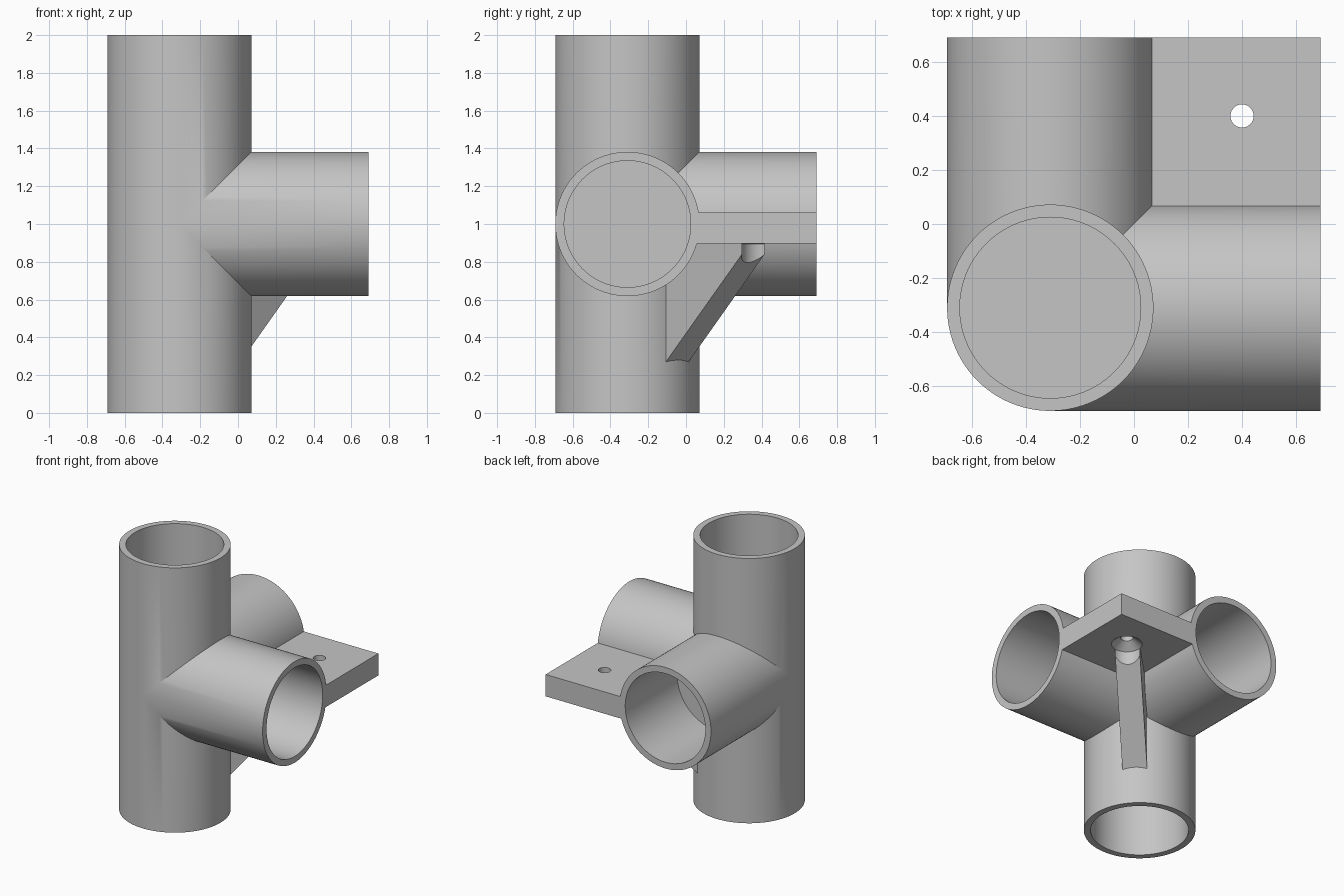
import bpy, bmesh, math
from mathutils import Matrix, Vector

cube = bpy.data.objects.get("Cube")
if cube:
    bpy.data.objects.remove(cube, do_unlink=True)

AXIS = -0.31            # pipe axes sit at this x and y
MID = 1.0               # height of the two side arms
END = 0.69              # open end of the side arms
R, BORE = 0.382, 0.335
DEPTH = 0.62            # depth of each blind socket
HOLE = 0.4              # x and y of the screw hole

grey = bpy.data.materials.new("plain_grey")
grey.use_nodes = True
colour = (0.56, 0.56, 0.56, 1)
grey.diffuse_color = colour
grey.node_tree.nodes["Principled BSDF"].inputs["Base Color"].default_value = colour


def make_object(name, bm):
    bmesh.ops.recalc_face_normals(bm, faces=bm.faces)
    mesh = bpy.data.meshes.new(name)
    bm.to_mesh(mesh)
    bm.free()
    mesh.materials.append(grey)
    obj = bpy.data.objects.new(name, mesh)
    bpy.context.collection.objects.link(obj)
    return obj


def turned(name, origin, direction, profile, sides=96):
    """Solid of revolution: profile holds (radius, distance along direction)."""
    d = Vector(direction)
    u = Vector((0, 0, 1)) if d.z == 0 else Vector((1, 0, 0))
    v = d.cross(u)
    bm = bmesh.new()
    rings = []
    for radius, along in profile:
        ring = []
        for i in range(sides):
            a = 2 * math.pi * i / sides
            ring.append(bm.verts.new(Vector(origin) + d * along
                        + (u * math.cos(a) + v * math.sin(a)) * radius))
        rings.append(ring)
    for low, high in zip(rings, rings[1:]):
        for i in range(sides):
            j = (i + 1) % sides
            bm.faces.new((low[i], low[j], high[j], high[i]))
    bm.faces.new(rings[0])
    bm.faces.new(rings[-1])
    return make_object(name, bm)


def combine(body, tool, operation):
    mod = body.modifiers.new(tool.name, 'BOOLEAN')
    mod.operation = operation
    mod.solver = 'EXACT'
    mod.object = tool
    bpy.context.view_layer.objects.active = body
    bpy.ops.object.modifier_apply(modifier=mod.name)
    bpy.data.objects.remove(tool, do_unlink=True)


# Upright post and the two side arms
body = turned("corner_pipe_fitting", (AXIS, AXIS, 0), (0, 0, 1), [(R, 0), (R, 2)])
centre = (AXIS, AXIS, MID)
for name, way in (("left_arm", (1, 0, 0)), ("back_arm", (0, 1, 0))):
    combine(body, turned(name, centre, way, [(R, 0), (R, END - AXIS)]), 'UNION')

# Flat mounting plate in the corner between the arms
bm = bmesh.new()
bmesh.ops.create_cube(bm, size=1)
size = END - AXIS
bmesh.ops.transform(bm, verts=bm.verts, matrix=Matrix.Translation(
    ((END + AXIS) / 2, (END + AXIS) / 2, 0.978)) @ Matrix.Diagonal((size, size, 0.165, 1)))
combine(body, make_object("mounting_plate", bm), 'UNION')

# Diagonal brace under the plate
bm = bmesh.new()
side = bm.faces.new([bm.verts.new((s, -0.085, z))
                     for s, z in ((-0.09, 0.246), (0.61, 0.946), (-0.09, 0.946))])
out = bmesh.ops.extrude_face_region(bm, geom=[side])
moved = [g for g in out["geom"] if isinstance(g, bmesh.types.BMVert)]
bmesh.ops.translate(bm, verts=moved, vec=(0, 0.17, 0))
bmesh.ops.rotate(bm, verts=bm.verts, matrix=Matrix.Rotation(math.radians(45), 3, 'Z'))
combine(body, make_object("diagonal_brace", bm), 'UNION')

# Blind sockets in all four pipe ends
for name, end, inward in (
        ("top_socket", (AXIS, AXIS, 2), (0, 0, -1)),
        ("bottom_socket", (AXIS, AXIS, 0), (0, 0, 1)),
        ("left_socket", (END, AXIS, MID), (-1, 0, 0)),
        ("back_socket", (AXIS, END, MID), (0, -1, 0))):
    combine(body, turned(name, end, inward, [(BORE, -0.1), (BORE, DEPTH)]), 'DIFFERENCE')

# Screw hole, countersunk from below, with clearance through the brace
screw = turned("screw_hole", (HOLE, HOLE, 0), (0, 0, 1),
               [(0.106, 0.4), (0.106, 0.895), (0.043, 0.945), (0.043, 1.2)], 48)
combine(body, screw, 'DIFFERENCE')

# Smooth pipe walls with crisp rims and joints
bpy.ops.object.select_all(action='DESELECT')
body.select_set(True)
bpy.context.view_layer.objects.active = body
bpy.ops.object.shade_smooth_by_angle(angle=math.radians(25))
